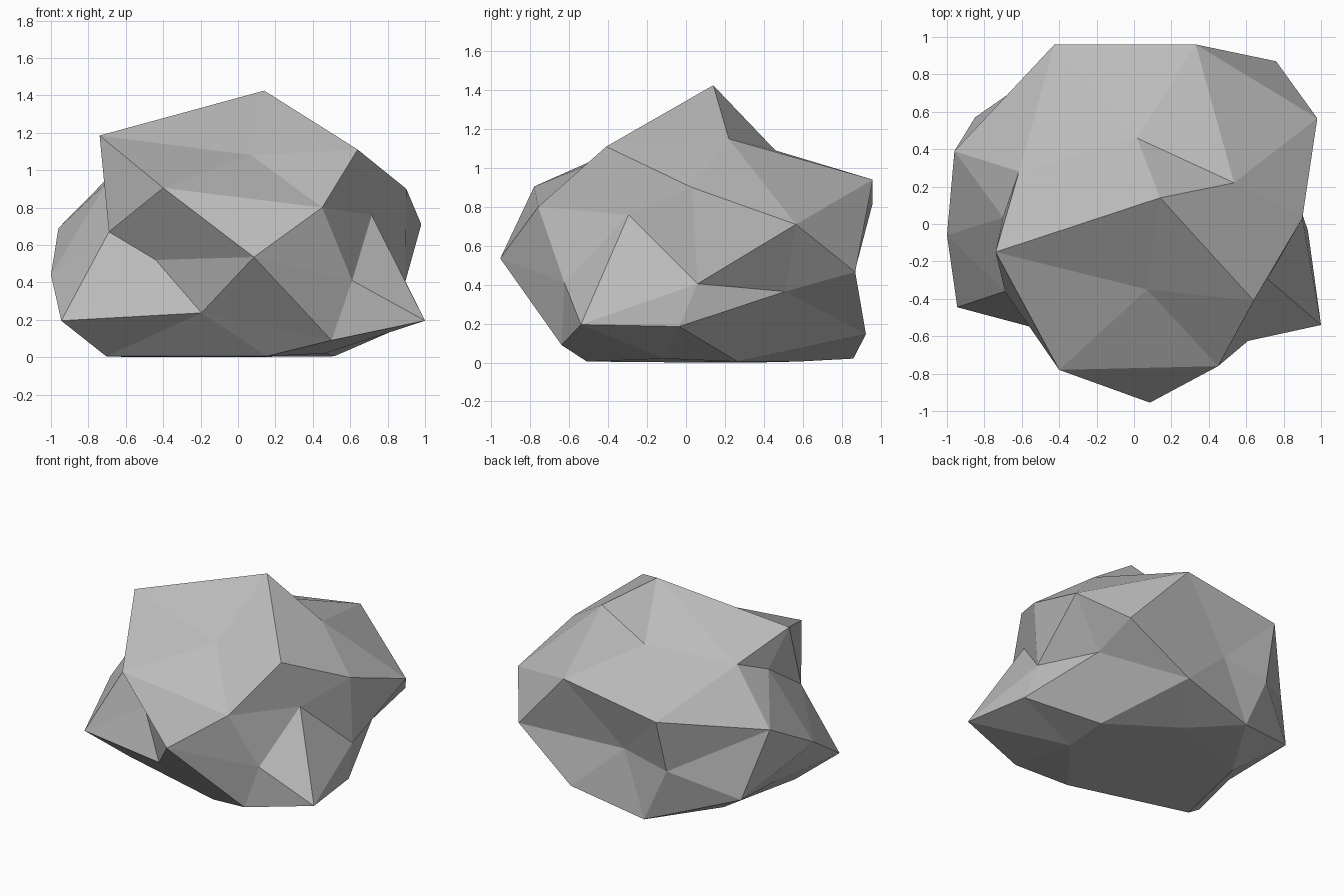
import bpy
import bmesh
from itertools import combinations

# The boulder is a once-subdivided icosahedron pushed out of shape.
# One letter = a corner of the icosahedron, two letters = the middle of an edge.
crown = {
    "a": (0.07, -0.35, 1.08), "b": (0.015, 0.46, 1.09),
    "x": (-0.70, 0.035, 0.935), "y": (0.90, 0.03, 0.90),
    "ab": (0.14, 0.14, 1.425), "ax": (-0.74, -0.15, 1.185),
    "bx": (-0.615, 0.28, 1.04), "ay": (0.64, -0.41, 1.11),
    "by": (0.535, 0.22, 1.15), "ac": (-0.40, -0.78, 0.905),
    "ad": (0.45, -0.76, 0.80), "be": (0.33, 0.96, 0.94),
    "bf": (-0.425, 0.96, 0.82),
}
belt = {
    "c": (-0.44, -0.465, 0.52), "d": (0.61, -0.625, 0.41),
    "e": (0.76, 0.87, 0.465), "f": (-0.44, 0.855, 0.42),
    "cx": (-0.69, -0.36, 0.67), "cd": (0.085, -0.955, 0.535),
    "dy": (0.715, -0.295, 0.76), "ey": (0.98, 0.565, 0.71),
    "ef": (-0.085, 0.84, 0.49), "fx": (-0.96, 0.39, 0.69),
    "gx": (-1.0, -0.06, 0.44), "hy": (0.895, 0.06, 0.405),
    "cg": (-0.945, -0.445, 0.195), "dh": (1.0, -0.54, 0.195),
    "eh": (0.74, 0.51, 0.365), "fg": (-0.85, 0.57, 0.21),
}
base = {
    "g": (-0.78, 0.065, 0.14), "h": (0.93, -0.035, 0.185),
    "i": (0.05, 0.58, 0.005), "j": (0.155, -0.51, 0.005),
    "cj": (-0.195, -0.645, 0.237), "dj": (0.50, -0.64, 0.09),
    "ei": (0.295, 0.925, 0.145), "fi": (-0.26, 0.86, 0.02),
    "gi": (-0.56, 0.36, 0.0), "gj": (-0.705, -0.27, 0.005),
    "hi": (0.515, 0.265, 0.005), "hj": (0.465, -0.11, 0.02),
    "ij": (-0.09, 0.025, 0.0),
}

bm = bmesh.new()
v = {k: bm.verts.new(p) for part in (crown, belt, base) for k, p in part.items()}

# Each icosahedron triangle becomes three corner faces and one middle face
for p, q, r in combinations("abcdefghijxy", 3):
    if p + q in v and q + r in v and p + r in v:
        pq, qr, pr = v[p + q], v[q + r], v[p + r]
        for tri in ((v[p], pq, pr), (v[q], qr, pq), (v[r], pr, qr), (pq, qr, pr)):
            bm.faces.new(tri)
bmesh.ops.recalc_face_normals(bm, faces=bm.faces[:])

mesh = bpy.data.meshes.new("boulder")
bm.to_mesh(mesh)
bm.free()

# Plain grey stone, flat faces
stone = bpy.data.materials.new("grey stone")
stone.diffuse_color = (0.5, 0.5, 0.5, 1)
mesh.materials.append(stone)
boulder = bpy.data.objects.new("boulder", mesh)
bpy.context.collection.objects.link(boulder)
